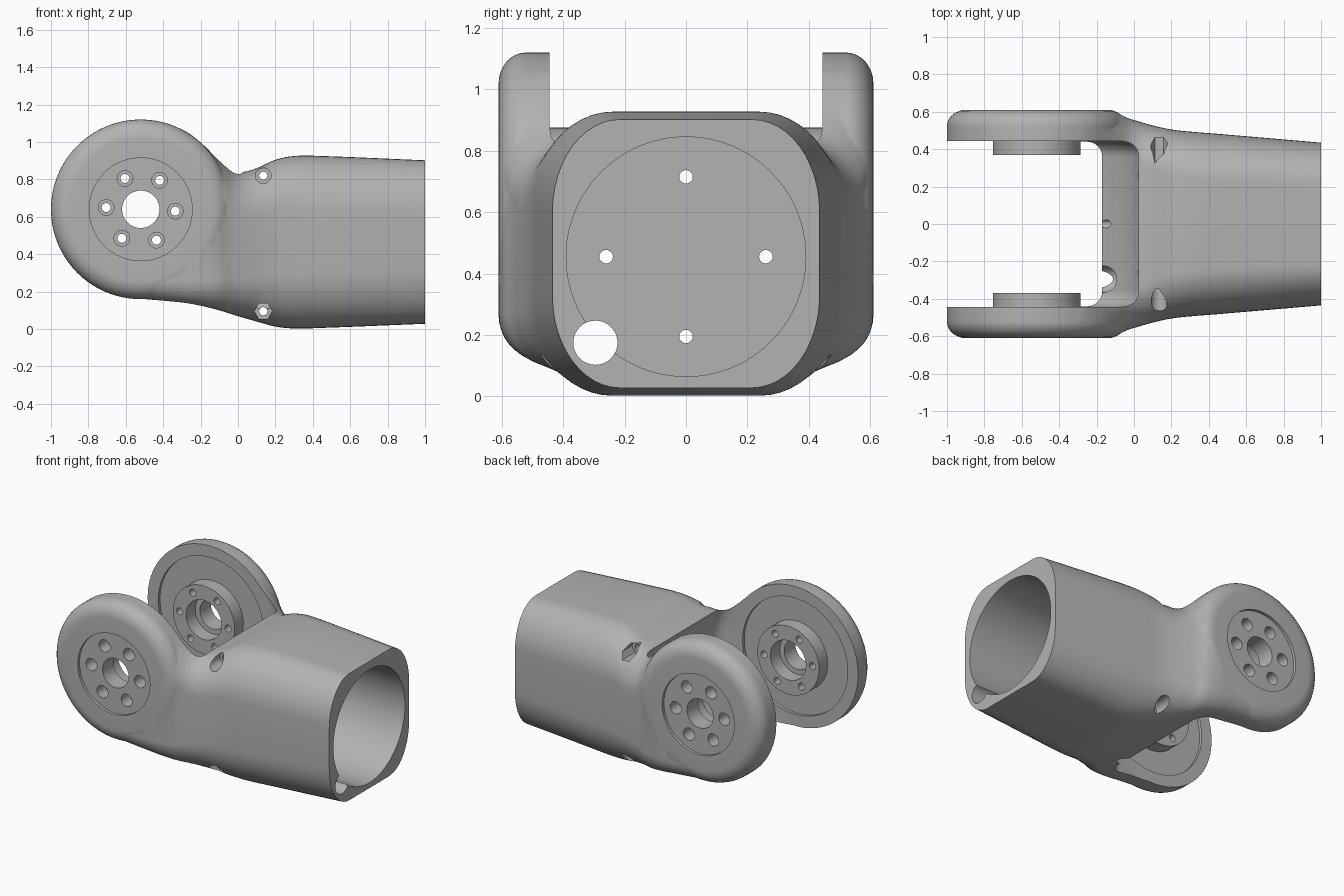
import bpy, bmesh, math
from mathutils import Vector, Matrix

if "Cube" in bpy.data.objects:
    bpy.data.objects.remove(bpy.data.objects["Cube"])

PIVOT = Vector((-0.52, 0, 0.64))
AXES = {"X": Matrix.Rotation(math.pi / 2, 4, "Y"), "Y": Matrix.Rotation(-math.pi / 2, 4, "X")}

grey = bpy.data.materials.new("machined_grey")
grey.use_nodes = True
grey.diffuse_color = (0.45, 0.45, 0.45, 1)
grey.node_tree.nodes["Principled BSDF"].inputs["Base Color"].default_value = grey.diffuse_color


def finish(name, bm):
    bmesh.ops.recalc_face_normals(bm, faces=bm.faces)
    mesh = bpy.data.meshes.new(name)
    bm.to_mesh(mesh)
    bm.free()
    mesh.materials.append(grey)
    obj = bpy.data.objects.new(name, mesh)
    bpy.context.collection.objects.link(obj)
    return obj


def skin(name, rings):
    """Closed skin through a list of equal-length rings, with flat caps."""
    bm = bmesh.new()
    rows = [[bm.verts.new(p) for p in ring] for ring in rings]
    n = len(rows[0])
    for a, b in zip(rows, rows[1:]):
        for i in range(n):
            j = (i + 1) % n
            bm.faces.new((a[i], a[j], b[j], b[i]))
    bm.faces.new(rows[0])
    bm.faces.new(rows[-1])
    return finish(name, bm)


def lathe(name, axis, centre, profile, sides=96, turn=0.0):
    """Revolve (radius, distance along axis) points about an axis."""
    rings = []
    for r, d in profile:
        ring = []
        for i in range(sides):
            t = turn + math.tau * i / sides
            ring.append(Vector(centre) + AXES[axis] @ Vector((r * math.cos(t), r * math.sin(t), d)))
        rings.append(ring)
    return skin(name, rings)


def cylinder(name, axis, centre, r, start, end, sides=32, turn=0.0):
    return lathe(name, axis, centre, [(r, start), (r, end)], sides, turn)


def rounded_profile(r, half, fr, fd, steps=8):
    """Drum profile with a rounded rim: fr across the radius, fd along the axis."""
    arc = []
    for k in range(steps + 1):
        t = math.pi / 2 * k / steps
        arc.append((r - fr + fr * math.cos(t), half - fd + fd * math.sin(t)))
    return [(p, -d) for p, d in reversed(arc)] + arc


def combine(target, tool, operation="DIFFERENCE"):
    mod = target.modifiers.new(tool.name, "BOOLEAN")
    mod.operation = operation
    mod.solver = "EXACT"
    mod.object = tool
    bpy.context.view_layer.update()
    graph = bpy.context.evaluated_depsgraph_get()
    mesh = bpy.data.meshes.new_from_object(target.evaluated_get(graph))
    target.modifiers.clear()
    target.data = mesh
    bpy.data.objects.remove(tool)


def spline(table, x):
    """Smooth interpolation of table rows keyed by their first value."""
    k = max(i for i in range(len(table) - 1) if table[i][0] <= x + 1e-9)
    p, q = table[k], table[k + 1]
    before, after = table[max(k - 1, 0)], table[min(k + 2, len(table) - 1)]
    h = q[0] - p[0]
    t = (x - p[0]) / h
    out = []
    for c in range(1, len(p)):
        m0 = (q[c] - before[c]) / (q[0] - before[0]) * h
        m1 = (after[c] - p[c]) / (after[0] - p[0]) * h
        out.append((2*t**3 - 3*t*t + 1) * p[c] + (t**3 - 2*t*t + t) * m0
                   + (3*t*t - 2*t**3) * q[c] + (t**3 - t*t) * m1)
    return out


# Body sections: x, bottom, top, half width, corner width, corner height
SECTIONS = [
    (-0.5, 0.16, 1.119, 0.608, 0.1, 0.11),
    (-0.3, 0.142, 1.067, 0.608, 0.1, 0.12),
    (-0.2, 0.125, 0.998, 0.608, 0.12, 0.14),
    (-0.1, 0.1, 0.9, 0.595, 0.16, 0.17),
    (-0.03, 0.078, 0.85, 0.565, 0.19, 0.2),
    (0.03, 0.06, 0.84, 0.547, 0.22, 0.22),
    (0.1, 0.04, 0.86, 0.527, 0.24, 0.25),
    (0.2, 0.013, 0.905, 0.505, 0.25, 0.28),
    (0.3, 0.003, 0.925, 0.494, 0.25, 0.3),
    (0.45, 0.006, 0.925, 0.482, 0.25, 0.3),
    (1, 0.028, 0.902, 0.435, 0.22, 0.3),
]


def section(x, steps=12):
    low, high, w, ry, rz = spline(SECTIONS, x)
    ring = []
    for quarter, (sy, sz) in enumerate([(1, 1), (-1, 1), (-1, -1), (1, -1)]):
        cz = high - rz if sz > 0 else low + rz
        for k in range(steps + 1):
            t = math.pi / 2 * (quarter + k / steps)
            ring.append((x, sy * (w - ry) + ry * math.cos(t), cz + rz * math.sin(t)))
    return ring


STATIONS = [-0.5 + 0.025 * i for i in range(38)] + [0.45 + 0.11 * i for i in range(1, 6)]
arm = skin("forked_arm_housing", [section(x) for x in STATIONS])

# Round fork ends
combine(arm, lathe("fork_drum", "Y", PIVOT, rounded_profile(0.48, 0.61, 0.1, 0.09), 128), "UNION")

# Clearance between the fork ears
combine(arm, lathe("fork_slot", "Y", PIVOT, rounded_profile(0.58, 0.445, 0.09, 0.09), 128))
box = bmesh.new()
bmesh.ops.create_cube(box, size=1)
bmesh.ops.scale(box, vec=(0.6, 0.88, 0.3), verts=box.verts)
bmesh.ops.translate(box, vec=(-0.47, 0, 0.05), verts=box.verts)
upright = [e for e in box.edges if abs(e.verts[0].co.z - e.verts[1].co.z) > 0.1]
bmesh.ops.bevel(box, geom=upright, offset=0.08, segments=6, affect="EDGES", profile=0.5)
combine(arm, finish("lower_slot", box))
combine(arm, cylinder("ear_recess", "Y", PIVOT, 0.4, -0.465, 0.465, 96))

# Bearing bosses, outer pockets and bolt circles on both ears
for side in (-1, 1):
    def on_ear(name, centre, r, a, b, sides=32):
        return cylinder(name, "Y", centre, r, side * a, side * b, sides)
    combine(arm, on_ear("boss", PIVOT, 0.235, 0.37, 0.52, 64), "UNION")
    combine(arm, on_ear("outer_pocket", PIVOT, 0.275, 0.59, 0.7, 64))
    combine(arm, on_ear("centre_hole", PIVOT, 0.1, 0.3, 0.7, 48))
    combine(arm, on_ear("bearing_seat", PIVOT, 0.135, 0.3, 0.47, 48))
    for i in range(6):
        t = math.radians(60 * i - 3)
        spot = PIVOT + 0.185 * Vector((math.cos(t), 0, math.sin(t)))
        combine(arm, on_ear("bolt_hole", spot, 0.024, 0.3, 0.7, 20))
        combine(arm, on_ear("bolt_head_seat", spot, 0.042, 0.5, 0.7, 24))

# Tube bore, cable channel and holes through the end wall
combine(arm, cylinder("tube_bore", "X", (0, 0, 0.455), 0.39, 0.2, 1.2, 96))
combine(arm, cylinder("cable_channel", "X", (0, -0.295, 0.175), 0.072, -0.3, 1.2))
for y, z in ((0, 0.715), (0, 0.195), (0.26, 0.455), (-0.26, 0.455)):
    combine(arm, cylinder("wall_hole", "X", (0, y, z), 0.022, -0.4, 0.4, 20))

# Cross bolts: a round head seat at one end and a hexagonal nut seat at the other
for z, head in ((0.82, -1), (0.095, 1)):
    spot = (0.135, 0, z)
    combine(arm, cylinder("cross_bolt_hole", "Y", spot, 0.022, -0.8, 0.8, 20))
    combine(arm, cylinder("cross_head_seat", "Y", spot, 0.042, head * 0.33, head * 0.8, 24))
    combine(arm, cylinder("cross_nut_seat", "Y", spot, 0.047, -head * 0.33, -head * 0.8, 6))

# Smooth curved faces, keep machined edges crisp
bpy.ops.object.select_all(action="DESELECT")
arm.select_set(True)
bpy.context.view_layer.objects.active = arm
bpy.ops.object.shade_smooth_by_angle(angle=math.radians(30))
